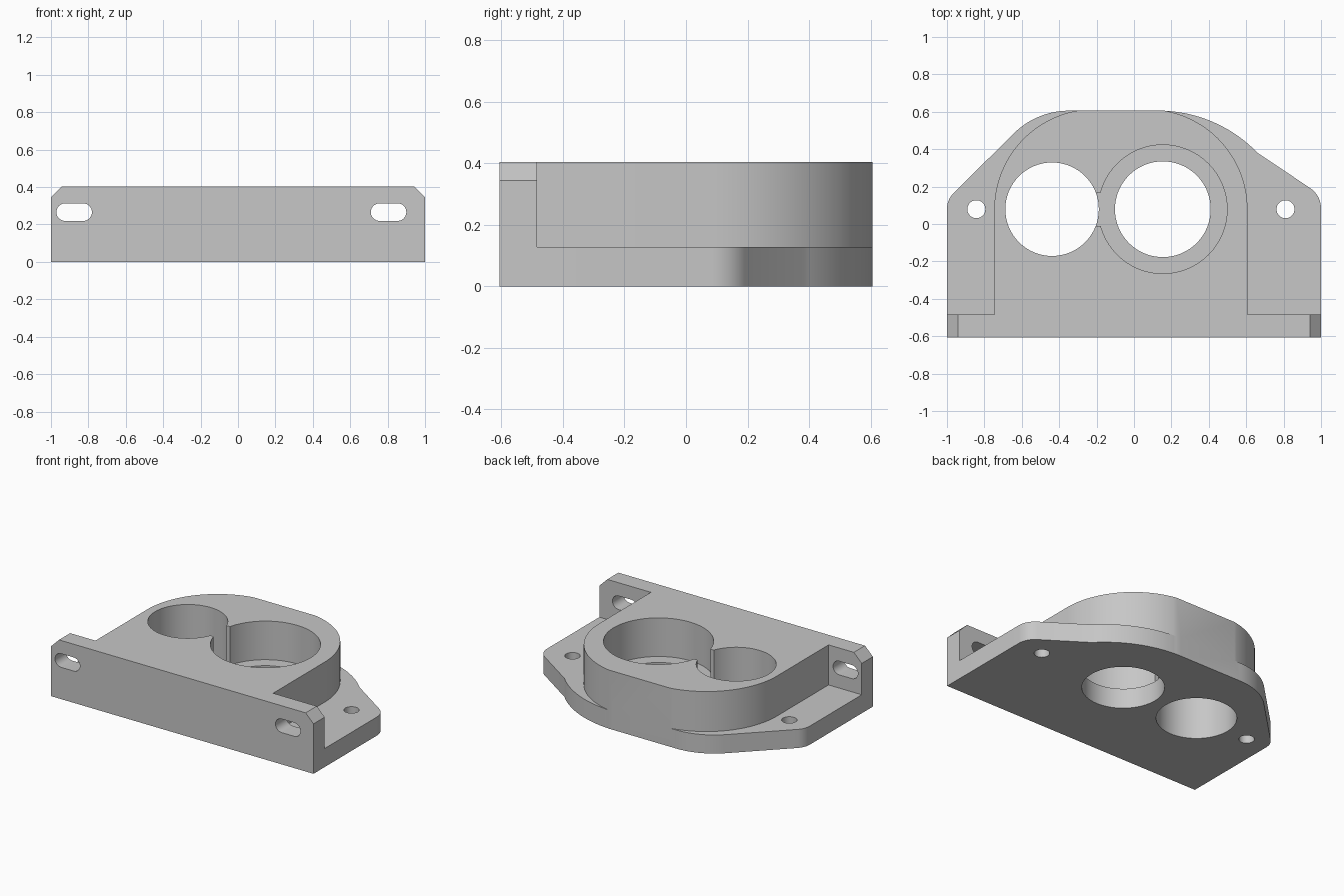
import bpy, bmesh, math
from mathutils import Vector

cube = bpy.data.objects.get("Cube")
if cube:
    bpy.data.objects.remove(cube, do_unlink=True)

HEIGHT, PLATE, FRONT, BACK, FLANGE = 0.404, 0.128, -0.606, 0.606, -0.485

grey = bpy.data.materials.new("light grey")
grey.use_nodes = True
colour = (0.57, 0.57, 0.57, 1)
grey.diffuse_color = colour
grey.node_tree.nodes["Principled BSDF"].inputs["Base Color"].default_value = colour


def arc(cx, cy, r, start, end, steps=20):
    """Points on an arc, angles in degrees."""
    angles = [math.radians(start + (end - start) * i / steps) for i in range(steps + 1)]
    return [(cx + r * math.cos(a), cy + r * math.sin(a)) for a in angles]


def fillet(before, corner, after, r):
    """Rounded corner between two straight edges."""
    p, c, n = Vector(before), Vector(corner), Vector(after)
    u, v = (p - c).normalized(), (n - c).normalized()
    half = u.angle(v) / 2
    centre = c + (u + v).normalized() * r / math.sin(half)
    a = c + u * r / math.tan(half) - centre
    b = c + v * r / math.tan(half) - centre
    return [tuple(centre + a.lerp(b, i / 8).normalized() * r) for i in range(9)]


def prism(name, points, low, high, upright=False):
    """Extrude an outline along z, or along y when upright."""
    bm = bmesh.new()
    place = (lambda p: (p[0], low, p[1])) if upright else (lambda p: (p[0], p[1], low))
    face = bm.faces.new([bm.verts.new(place(p)) for p in points])
    moved = bmesh.ops.extrude_face_region(bm, geom=[face])["geom"]
    shift = (0, high - low, 0) if upright else (0, 0, high - low)
    bmesh.ops.translate(bm, vec=shift, verts=[g for g in moved if isinstance(g, bmesh.types.BMVert)])
    bmesh.ops.recalc_face_normals(bm, faces=bm.faces)
    mesh = bpy.data.meshes.new(name)
    bm.to_mesh(mesh)
    bm.free()
    mesh.materials.append(grey)
    obj = bpy.data.objects.new(name, mesh)
    bpy.context.collection.objects.link(obj)
    return obj


def combine(target, tool, operation):
    mod = target.modifiers.new(operation.title(), "BOOLEAN")
    mod.operation, mod.solver, mod.object = operation, "EXACT", tool
    bpy.context.view_layer.objects.active = target
    bpy.ops.object.modifier_apply(modifier=mod.name)
    bpy.data.objects.remove(tool, do_unlink=True)


def circle(x, y, r, steps=64):
    return arc(x, y, r, 0, 360, steps)[:-1]


# Base plate with rounded ears
left_ear, right_ear = (-1, 0.13), (1, 0.153)
left_arc = arc(-0.347, BACK - 0.42, 0.42, 135, 90)
right_arc = arc(0.13, BACK - 0.737, 0.737, 90, 44)
outline = [(1, FRONT), (-1, FRONT)]
outline += fillet((-1, FRONT), left_ear, left_arc[0], 0.12)
outline += left_arc + right_arc
outline += fillet(right_arc[-1], right_ear, (1, FRONT), 0.13)
bracket = prism("bearing_bracket", outline, 0, PLATE)

# Raised housing with a flat back
left, right, r, cy = -0.747, 0.607, 0.537, 0.077
cut = math.degrees(math.asin((BACK - cy) / r))
housing = [(right, -0.54), (left, -0.54)]
housing += arc(left + r, cy, r, 180, 180 - cut, 32) + arc(right - r, cy, r, cut, 0, 32)
combine(bracket, prism("housing", housing, 0, HEIGHT), "UNION")

# Front mounting flange with clipped top corners
flange = [(-1, 0), (1, 0), (1, 0.344), (0.94, HEIGHT), (-0.94, HEIGHT), (-1, 0.344)]
combine(bracket, prism("flange", flange, FRONT, FLANGE, True), "UNION")

# Bores, ear holes, stepped pocket and the notch joining the bores
for x, radius in ((-0.438, 0.25), (0.154, 0.256), (-0.843, 0.048), (0.81, 0.048)):
    combine(bracket, prism("bore_cutter", circle(x, 0.079, radius), -0.1, 0.6), "DIFFERENCE")
combine(bracket, prism("pocket_cutter", circle(0.154, 0.079, 0.344), PLATE + 0.01, 0.6), "DIFFERENCE")
notch = [(-0.3, -0.01), (-0.1, -0.01), (-0.1, 0.167), (-0.3, 0.167)]
combine(bracket, prism("notch_cutter", notch, PLATE + 0.01, 0.6), "DIFFERENCE")

# Slots through the flange
for x in (-0.876, 0.805):
    slot = arc(x + 0.048, 0.266, 0.047, -90, 90, 16) + arc(x - 0.048, 0.266, 0.047, 90, 270, 16)
    combine(bracket, prism("slot_cutter", slot, -0.7, -0.4, True), "DIFFERENCE")

# Smooth curved walls, crisp edges
bpy.ops.object.select_all(action="DESELECT")
bracket.select_set(True)
bpy.context.view_layer.objects.active = bracket
bpy.ops.object.shade_smooth_by_angle(angle=math.radians(25))
